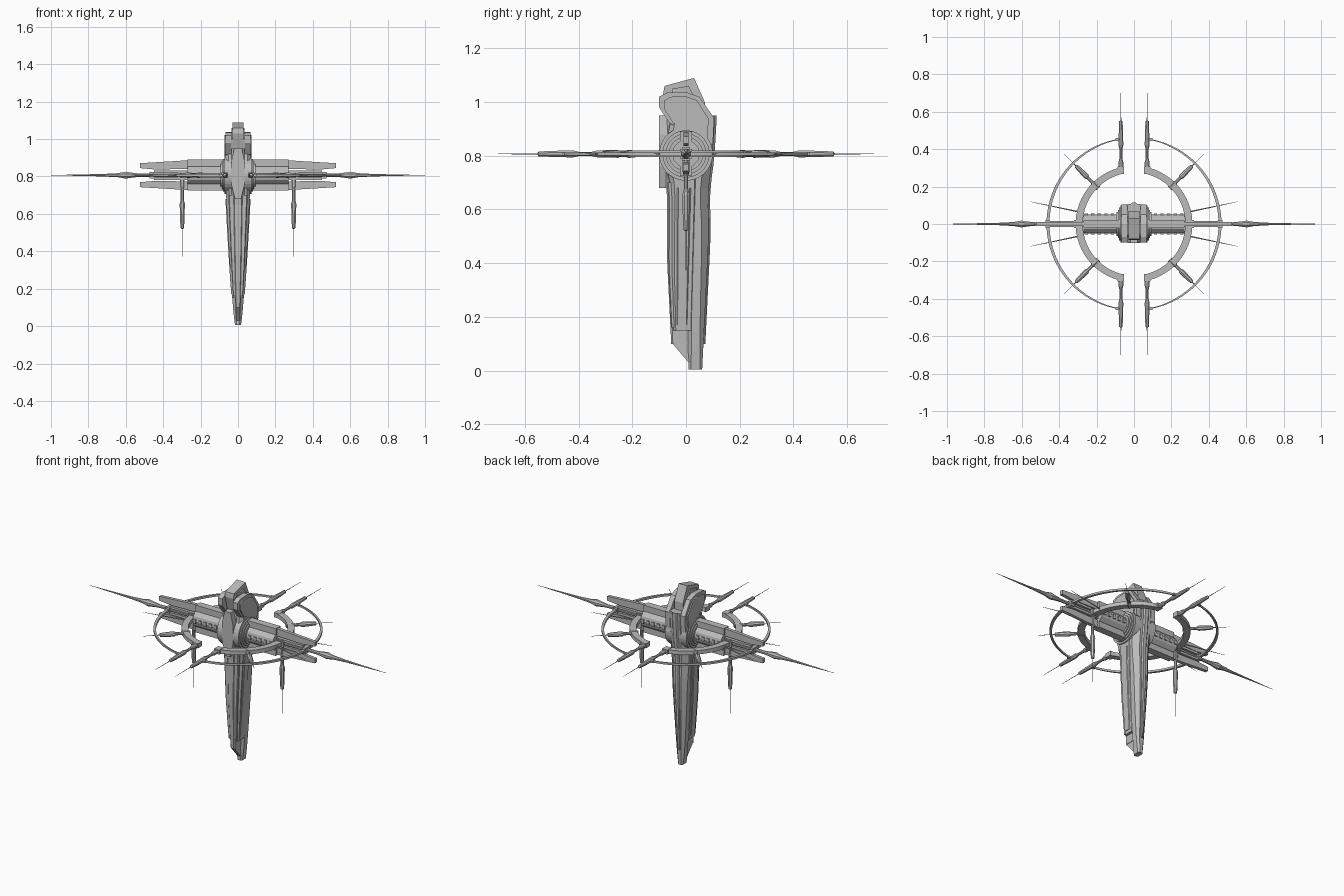
import bpy, bmesh, math
from mathutils import Matrix, Vector

if "Cube" in bpy.data.objects:
    bpy.data.objects.remove(bpy.data.objects["Cube"])

colour = (0.5, 0.5, 0.5, 1)
grey = bpy.data.materials.new("hull_grey")
grey.use_nodes = True
grey.diffuse_color = colour
grey.node_tree.nodes["Principled BSDF"].inputs["Base Color"].default_value = colour

ARM_HEIGHT = 0.807  # arm and ring parts are built around this level


def finish(name, bm, mirror, height):
    bmesh.ops.recalc_face_normals(bm, faces=bm.faces[:])
    mesh = bpy.data.meshes.new(name)
    bm.to_mesh(mesh)
    bm.free()
    mesh.materials.append(grey)
    part = bpy.data.objects.new(name, mesh)
    part.location.z = height
    bpy.context.collection.objects.link(part)
    if mirror:
        modifier = part.modifiers.new("mirror", "MIRROR")
        modifier.use_axis = [axis in mirror for axis in "xyz"]
        modifier.use_mirror_merge = False


def skin(name, rings, mirror="", height=ARM_HEIGHT):
    """Join a row of equal-sized point rings into a capped solid."""
    bm = bmesh.new()
    loops = [[bm.verts.new(point) for point in ring] for ring in rings]
    for lower, upper in zip(loops, loops[1:]):
        for i in range(len(lower)):
            bm.faces.new((lower[i - 1], lower[i], upper[i], upper[i - 1]))
    bm.faces.new(loops[0])
    bm.faces.new(loops[-1])
    finish(name, bm, mirror, height)


def box(name, centre, size, mirror):
    bm = bmesh.new()
    matrix = Matrix.Translation(centre) @ Matrix.Diagonal((*size, 1))
    bmesh.ops.create_cube(bm, size=1, matrix=matrix)
    finish(name, bm, mirror, ARM_HEIGHT)


def side_plate(name, outline, near, far, mirror=""):
    """Extrude a (y, z) outline across x, for parts standing on the hull."""
    skin(name, [[(x, y, z) for y, z in outline] for x in (near, far)], mirror, height=0)


def front_plate(name, outline, near, far, mirror="", height=ARM_HEIGHT):
    """Extrude an (x, z) outline along y."""
    skin(name, [[(x, y, z) for x, z in outline] for y in (near, far)], mirror, height)


def turned(name, origin, direction, length, radius, profile, mirror="x", sides=8):
    """Turn a profile of (share of length, share of radius) around a direction."""
    along = Vector(direction).normalized()
    across = along.orthogonal().normalized()
    other = along.cross(across)
    rings = []
    for share, width in profile:
        centre = Vector(origin) + along * length * share
        angles = [math.tau * (k + 0.5) / sides for k in range(sides)]
        rings.append([centre + radius * width * (across * math.cos(a) + other * math.sin(a))
                      for a in angles])
    skin(name, rings, mirror)


def half_ring(name, radius, span, wide, thin, thick):
    """Flat arc around z whose band narrows from its middle to its ends."""
    steps = 40
    rings = []
    for k in range(steps + 1):
        angle = math.radians(span) * (2 * k / steps - 1)
        band = thin + (wide - thin) * math.cos(angle)
        section = ((-band, -thick), (band, -thick), (band, thick), (-band, thick))
        rings.append([((radius + r) * math.cos(angle), (radius + r) * math.sin(angle), z)
                      for r, z in section])
    skin(name, rings, "x")


# Hull outline rules, all as functions of height
def bump(z, centre, spread):
    return math.exp(-((z - centre) / spread) ** 2)


def hull_width(z):
    return 0.015 + 0.05 * min(z / 0.8, 1) ** 0.7


def hull_front(z):
    return -0.05 - 0.02 * min(z / 0.4, 1) - 0.03 * bump(z, ARM_HEIGHT, 0.08)


def hull_back(z):
    return 0.06 + 0.05 * z - 0.01 * bump(z, 0.66, 0.1)


def hull_layer(name, bottom, top, scale, front, back, chamfer=0.4):
    """Loft one layer of the hull with chamfered corners."""
    steps = 14
    rings = []
    for k in range(steps + 1):
        z = bottom + (top - bottom) * k / steps
        w, f, b = scale * hull_width(z), front(z), back(z)
        c = w * chamfer
        half = [(w - c, f), (w, f + c), (w, b - c), (w - c, b)]
        rings.append([(x, y, z) for x, y in half] + [(-x, y, z) for x, y in reversed(half)])
    skin(name, rings, height=0)


# Hull layers: rear shell, narrow front keel, side shells and raised strips
hull_layer("rear_shell", 0.005, 0.95, 1, lambda z: 0.01 - 0.03 * z, hull_back, 0.5)
hull_layer("rear_spine", 0.1, 0.95, 0.28, lambda z: 0, lambda z: hull_back(z) + 0.007)
hull_layer("front_keel", 0.1, 0.95, 0.55, hull_front, lambda z: 0.05)
hull_layer("front_strip", 0.16, 0.7, 0.85, lambda z: 0.95 * hull_front(z), lambda z: 0, 0.1)
hull_layer("side_shell", 0.15, 0.92, 1.05, lambda z: 0.8 * hull_front(z), lambda z: 0.02 + 0.04 * z, 0.25)
hull_layer("side_strip", 0.17, 0.68, 1.13, lambda z: -0.035, lambda z: 0.03 * z, 0.1)
side_plate("keel_tip", [(-0.05, 0.1), (0.01, 0.03), (0.04, 0.03), (0.04, 0.1)], -0.012, 0.012)

# Chest plate on the front
chest = [(0.016, 0.68), (0.036, 0.76), (0.036, 0.88), (0.02, 0.95)]
front_plate("chest_plate", chest + [(-x, z) for x, z in reversed(chest)], -0.101, -0.05, height=0)

# Head and the hood fins on either side of it
side_plate("head", [(-0.06, 0.94), (-0.085, 1.03), (-0.08, 1.06), (0.03, 1.09), (0.07, 1), (0.07, 0.93)],
           -0.029, 0.029)
side_plate("head_cheek", [(-0.05, 1), (-0.05, 1.05), (0.01, 1.06), (0.04, 1)], 0.02, 0.036, "x")
hood = [(-0.1, 0.98), (-0.1, 1.02), (-0.07, 1.035), (0, 1.037), (0.05, 1.02),
        (0.105, 0.94), (0.1, 0.84), (-0.06, 0.92)]
side_plate("hood", hood, 0.036, 0.066, "x")
side_plate("hood_skin", [(0.8 * y, 0.14 + 0.85 * z) for y, z in hood], 0.06, 0.073, "x")

# Stepped hub discs at the roots of the arm
straight = [(0, 1), (1, 1)]
for step in range(4):
    turned("hub_disc", (0, 0, 0), (1, 0, 0), 0.072 + 0.007 * step, 0.1 - 0.012 * step, straight, sides=32)

# Cross arm: round core, cap rails, tall thin vanes and small side blocks
turned("arm_core", (0, 0, 0), (1, 0, 0), 0.27, 0.052, straight, sides=12)
box("arm_rail", (0.165, 0, 0.062), (0.21, 0.044, 0.042), "xz")
front_plate("arm_vane", [(0.26, 0.08), (0.525, 0.064), (0.525, 0.038), (0.44, 0.03), (0.26, 0.034)],
            -0.01, 0.01, "xz")
box("inner_vane", (0.35, 0, 0.018), (0.2, 0.03, 0.014), "xz")
for k in range(5):
    box("arm_block", (0.115 + 0.035 * k, 0.05, 0), (0.018, 0.012, 0.024), "xy")

# Long end spears
spear = [(0, 0.6), (0.37, 0.5), (0.41, 0.65), (0.47, 1), (0.52, 0.6), (0.63, 0.35), (0.92, 0.1), (1, 0.04)]
turned("end_spear", (0.25, 0, 0), (1, 0, 0), 0.75, 0.02, spear)

# Split rings around the hull
half_ring("inner_ring", 0.293, 77, 0.019, 0.017, 0.012)
half_ring("outer_ring", 0.46, 79, 0.008, 0.001, 0.006)

# Barbed spikes: at the ring ends, across both rings, and hanging below
barb = [(0, 0.9), (0.14, 1), (0.19, 0.6), (0.3, 0.6), (0.35, 1), (0.5, 0.9), (0.65, 0.7), (0.66, 0.15), (1, 0.07)]
turned("ring_end_spike", (0.07, 0.27, 0), (0, 1, 0), 0.43, 0.014, barb, "xy")
turned("diagonal_spike", (0.19, 0.19, 0), (1, 1, 0), 0.26, 0.015, barb, "xy")
turned("hanging_spike", (0.298, 0, 0), (0, 0, -1), 0.435, 0.015, barb)

# Fine needles beside the arm
turned("side_needle", (0.3, 0.066, 0), (1, 0.21, 0), 0.26, 0.004, [(0, 1), (0.7, 0.5), (1, 0.2)], "xy")

# Clasps holding the spikes and rings together
box("ring_end_clasp", (0.072, 0.288, 0), (0.035, 0.04, 0.028), "xy")
box("ring_end_tab", (0.08, 0.452, 0), (0.036, 0.015, 0.012), "xy")
box("inner_clamp", (0.3, 0, 0), (0.044, 0.044, 0.036), "x")
box("outer_clamp", (0.46, 0, 0), (0.024, 0.044, 0.036), "x")
